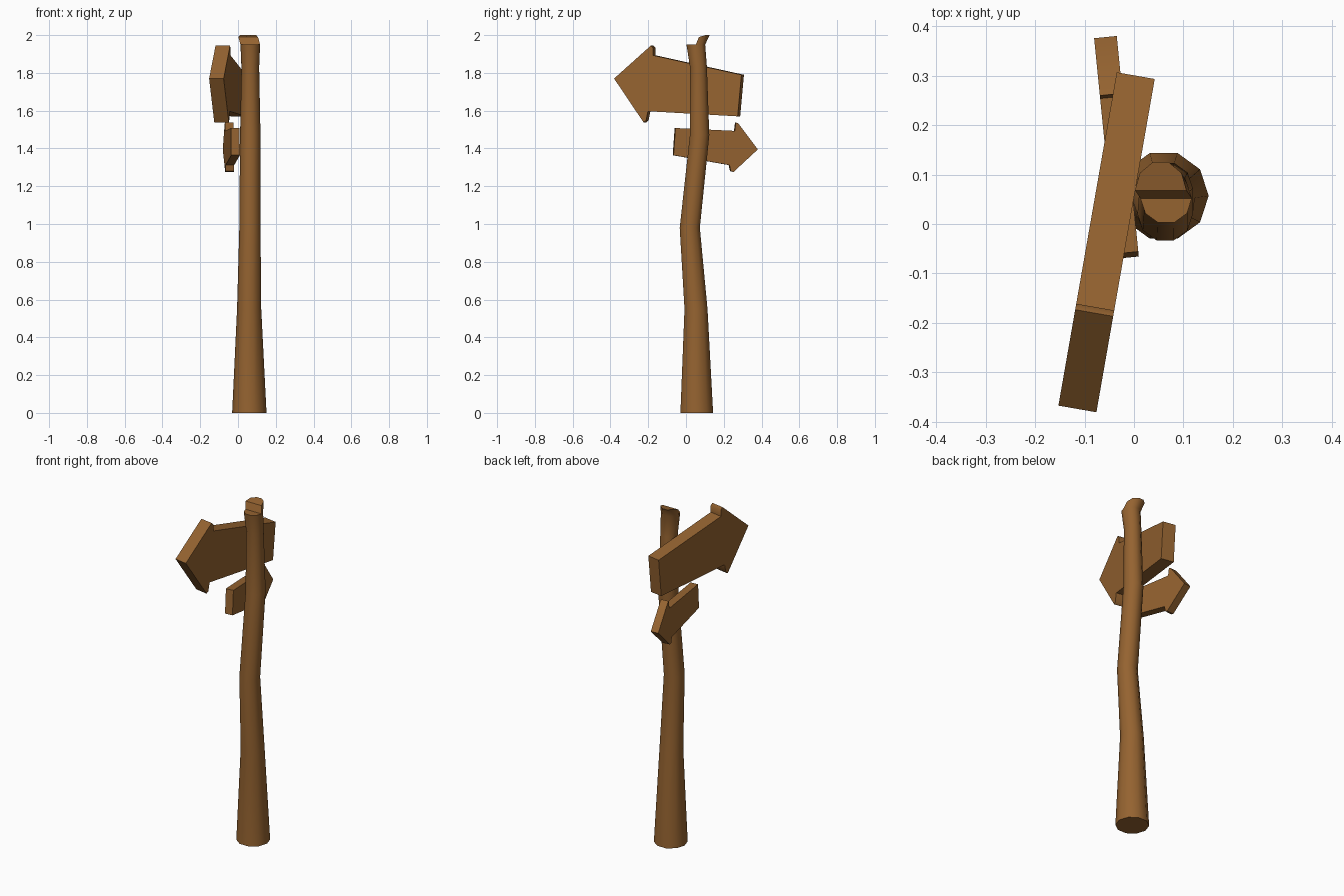
import bpy, bmesh, math
from mathutils import Vector

if "Cube" in bpy.data.objects:
    bpy.data.objects.remove(bpy.data.objects["Cube"])

wood = bpy.data.materials.new("brown_wood")
wood.diffuse_color = (0.30, 0.125, 0.03, 1)
wood.use_nodes = True
wood.node_tree.nodes["Principled BSDF"].inputs["Base Color"].default_value = wood.diffuse_color


def finish(bm, name, angle):
    bmesh.ops.recalc_face_normals(bm, faces=bm.faces[:])
    mesh = bpy.data.meshes.new(name)
    bm.to_mesh(mesh)
    bm.free()
    mesh.materials.append(wood)
    ob = bpy.data.objects.new(name, mesh)
    bpy.context.collection.objects.link(ob)
    bpy.ops.object.select_all(action='DESELECT')
    ob.select_set(True)
    bpy.context.view_layer.objects.active = ob
    bpy.ops.object.shade_smooth_by_angle(angle=math.radians(angle))
    return ob


# Crooked pole: rings of (x, y, z, radius)
SIDES = 10
rings = [(0.06, 0.057, 0, 0.091), (0.059, 0.053, 0.55, 0.064),
         (0.063, 0.020, 0.98, 0.056), (0.065, 0.072, 1.47, 0.054),
         (0.065, 0.066, 1.83, 0.047), (0.065, 0.052, 1.95, 0.052)]
bm = bmesh.new()
loops = []
for x, y, z, r in rings:
    loops.append([bm.verts.new((x + r * math.cos(k * math.tau / SIDES),
                                y + r * math.sin(k * math.tau / SIDES), z))
                  for k in range(SIDES)])
for a, b in zip(loops, loops[1:]):
    for k in range(SIDES):
        n = (k + 1) % SIDES
        bm.faces.new((a[k], a[n], b[n], b[k]))
bm.faces.new(loops[0][::-1])
# Broken top: front half stays flat, back half rises as a leaning stub
top, h = loops[-1], SIDES // 2
bm.faces.new(top[h:] + [top[0]])
back = bm.faces.new(top[:h + 1])
stub = bmesh.ops.extrude_discrete_faces(bm, faces=[back])["faces"][0]
for v in stub.verts:
    t = (v.co.y - 0.052) / 0.052
    v.co += Vector((-0.011, 0.016 + 0.008 * t, 0.036 + 0.028 * t - 0.018 * t * t))
    if v.co.z > 2:
        v.co.z = 2
bmesh.ops.remove_doubles(bm, verts=bm.verts[:], dist=0.0005)
peak = max(v.co.z for v in bm.verts)
for v in bm.verts:
    if v.co.z > 1.96:
        v.co.z += 2 - peak
finish(bm, "pole", 50)


# Arrow boards: a side outline in (y, z), slanted in plan and given thickness
def arrow(name, outline, x0, slope, thick):
    n = Vector((1, -slope, 0)).normalized() * thick / 2
    bm = bmesh.new()
    sides = [[bm.verts.new(Vector((x0 + slope * y, y, z)) + n * s)
              for y, z in outline] for s in (-1, 1)]
    bm.faces.new(sides[0])
    bm.faces.new(sides[1][::-1])
    for k in range(len(outline)):
        j = (k + 1) % len(outline)
        bm.faces.new((sides[0][k], sides[0][j], sides[1][j], sides[1][k]))
    return finish(bm, name, 50)


arrow("large_arrow_board",
      [(-0.374, 1.77), (-0.18, 1.944), (-0.168, 1.932), (-0.168, 1.893),
       (0.30, 1.79), (0.28, 1.57), (-0.195, 1.597), (-0.205, 1.548), (-0.218, 1.538)],
      -0.049, 0.175, 0.078)
arrow("small_arrow_board",
      [(0.378, 1.395), (0.275, 1.532), (0.262, 1.538), (0.256, 1.493),
       (-0.058, 1.508), (-0.068, 1.364), (0.228, 1.312), (0.235, 1.28), (0.25, 1.276)],
      -0.020, -0.10, 0.046)
